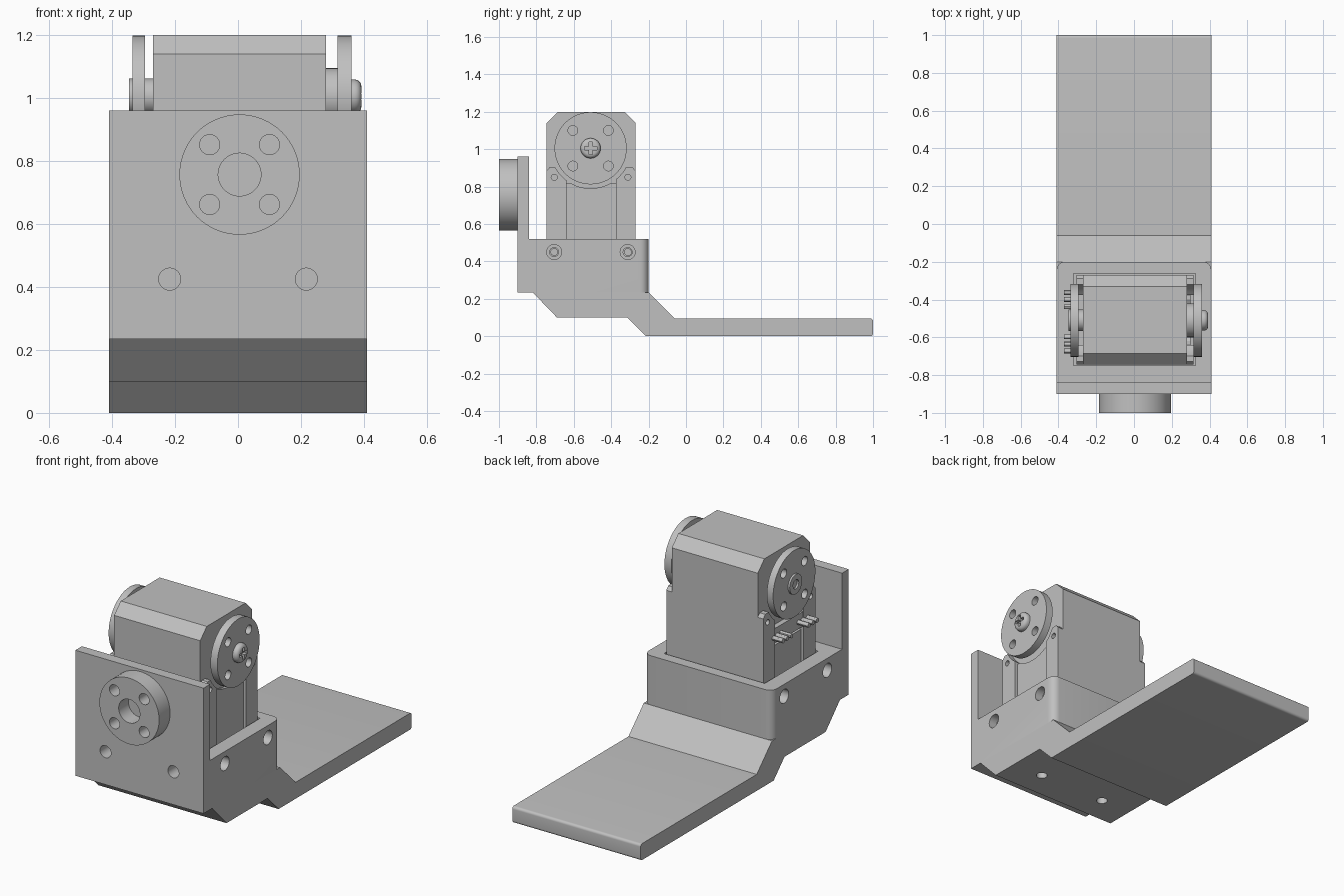
import bpy, bmesh, math
from mathutils import Matrix, Vector

if "Cube" in bpy.data.objects:
    bpy.data.objects.remove(bpy.data.objects["Cube"])

grey = bpy.data.materials.new("plain grey")
grey.use_nodes = True
COLOUR = (0.53, 0.53, 0.53, 1)
grey.diffuse_color = COLOUR
grey.node_tree.nodes["Principled BSDF"].inputs["Base Color"].default_value = COLOUR


def finish(name, bm):
    bmesh.ops.recalc_face_normals(bm, faces=bm.faces)
    mesh = bpy.data.meshes.new(name)
    bm.to_mesh(mesh)
    bm.free()
    mesh.materials.append(grey)
    ob = bpy.data.objects.new(name, mesh)
    bpy.context.collection.objects.link(ob)
    return ob


def prism(name, profile, x0, x1, round_edges=None, radius=0.0):
    """Extrude a (y, z) profile along x, rounding the edges picked by a rule."""
    bm = bmesh.new()
    face = bm.faces.new([bm.verts.new((x0, y, z)) for y, z in profile])
    out = bmesh.ops.extrude_face_region(bm, geom=[face])
    moved = [v for v in out["geom"] if isinstance(v, bmesh.types.BMVert)]
    bmesh.ops.translate(bm, verts=moved, vec=(x1 - x0, 0, 0))
    if round_edges:
        picked = [e for e in bm.edges if round_edges(*[v.co for v in e.verts])]
        bmesh.ops.bevel(bm, geom=picked, offset=radius, segments=6,
                        profile=0.5, affect='EDGES')
    return finish(name, bm)


def box(name, x, y, z):
    return prism(name, [(y[0], z[0]), (y[1], z[0]), (y[1], z[1]), (y[0], z[1])], *x)


def cyl(name, axis, centre, radius, start, end, sides=48, dome=0.0):
    """Cylinder along an axis; centre holds the other two coordinates."""
    bm = bmesh.new()
    bmesh.ops.create_cone(bm, cap_ends=True, segments=sides, radius1=radius,
                          radius2=radius, depth=abs(end - start))
    if dome:
        rim = [e for e in bm.edges if all(v.co.z > 0 for v in e.verts)]
        bmesh.ops.bevel(bm, geom=rim, offset=dome, segments=5, profile=0.5, affect='EDGES')
    at = list(centre)
    at.insert("XYZ".index(axis), (start + end) / 2)
    turn = {"X": Matrix.Rotation(math.pi / 2, 4, 'Y'),
            "Y": Matrix.Rotation(math.pi / 2, 4, 'X'), "Z": Matrix()}[axis]
    bm.transform(Matrix.Translation(Vector(at)) @ turn)
    return finish(name, bm)


def cut(target, *cutters):
    for c in cutters:
        mod = target.modifiers.new("cut", 'BOOLEAN')
        mod.operation, mod.solver, mod.object = 'DIFFERENCE', 'EXACT', c
        bpy.context.view_layer.objects.active = target
        bpy.ops.object.modifier_apply(modifier=mod.name)
        bpy.data.objects.remove(c)


W = 0.41                    # half width of the bracket
AY, AZ = -0.51, 1.005       # servo axis
SIDES = (-1, 1)

# Foot: flat sole rising through two slopes to the housing
foot = prism("foot", [(1, 0), (1, .095), (-.06, .095), (-.20, .235), (-.82, .235),
                      (-.69, .1), (-.315, .1), (-.215, 0)], -W, W,
             lambda a, b: a.y > .9 and b.y > .9 and abs(a.x - b.x) > .1, .015)
cut(foot, *[cyl("hole", "Z", (s * .215, -.53), .03, .05, .2, 24) for s in SIDES])

# Housing with tall front plate and rounded rear corners
housing = prism("housing", [(-.90, .235), (-.20, .235), (-.20, .52), (-.84, .52),
                            (-.84, .96), (-.90, .96)], -W, W,
                lambda a, b: a.y > -.3 and b.y > -.3 and abs(a.z - b.z) > .1, .045)
cut(housing, box("pocket", (-.32, .325), (-.75, -.262), (.25, .6)))
cut(housing, *[cyl("hole", "Y", (s * .217, .425), .035, -1, -.7, 24) for s in SIDES])
for s in SIDES:
    for y in (-.705, -.312):
        cut(housing, cyl("bore", "X", (y, .45), .04, s * .36, s * .5, 24),
            cyl("hole", "X", (y, .45), .024, s * .28, s * .5, 24))

# Front coupling disc
coupling = cyl("front_coupling", "Y", (.005, .757), .191, -1, -.90, 64)
cut(coupling, cyl("hole", "Y", (.005, .757), .068, -1.1, -.91),
    *[cyl("hole", "Y", (.005 + i * .095, .757 + k * .095), .032, -1.1, -.91, 24)
      for i in SIDES for k in SIDES])

# Servo body with chamfered top
body = prism("servo_body", [(-.745, .25), (-.27, .25), (-.27, 1.14), (-.33, 1.2),
                            (-.685, 1.2), (-.745, 1.14)], -.27, .28)

# Servo side cheeks: raised ears and a recessed middle, cut round for the horns
for s, side, x in ((-1, "right", -.27), (1, "left", .28)):
    for place, sign in (("front", -1), ("rear", 1)):
        mid = -.5075
        ear = prism(f"{side}_{place}_ear",
                    [(mid + sign * d, z) for d, z in
                     ((.132, .25), (.2375, .25), (.2375, .885), (.22, .905), (.132, .905))],
                    x - s * .01, x + s * .035)
        cut(ear, cyl("clear", "X", (AY, AZ), .215, x - s * .1, x + s * .1),
            cyl("hole", "X", (mid + sign * .197, .85), .016, x, x + s * .1, 16),
            cyl("hole", "X", (mid + sign * .197, .45), .018, x, x + s * .1, 16))
    top = .82 if s > 0 else .68
    cheek = box(f"{side}_cheek", (x - s * .01, x + s * .018), (-.64, -.375), (.25, top))
    cut(cheek, cyl("clear", "X", (AY, AZ), .215, x - s * .1, x + s * .1))

# Connector pins in two groups of three
box("pin_block", (-.30, -.26), (-.64, -.375), (.70, .785))
for i, group in enumerate((-.40, -.635)):
    for k in (-1, 0, 1):
        cyl(f"pin_{i * 3 + k + 2}", "X", (group + k * .038, .74), .013, -.37, -.28, 12)


def horn(name, x0, x1):
    disc = cyl(name, "X", (AY, AZ), .193, x0, x1, 64)
    cut(disc, *[cyl("hole", "X", (AY + i * .095, AZ + k * .095), .026, x0 - .1, x1 + .1, 24)
                for i in SIDES for k in SIDES])
    return disc


# Drive horn with collar and cross-head screw
cyl("left_collar", "X", (AY, AZ), .09, .27, .318)
horn("left_horn", .316, .36)
screw = cyl("horn_screw", "X", (AY, AZ), .054, .35, .392, 32, .022)
cut(screw, box("slot", (.372, .42), (AY - .034, AY + .034), (AZ - .009, AZ + .009)),
    box("slot", (.372, .42), (AY - .009, AY + .009), (AZ - .034, AZ + .034)))

# Idler horn with hub
horn("right_horn", -.335, -.295)
hub = cyl("right_hub", "X", (AY, AZ), .057, -.346, -.26)
cut(hub, cyl("hole", "X", (AY, AZ), .026, -.4, -.31, 24))

# Smooth the round parts, keep the edges crisp
for ob in bpy.context.view_layer.objects:
    ob.select_set(ob.type == 'MESH')
bpy.context.view_layer.objects.active = foot
bpy.ops.object.shade_smooth_by_angle(angle=math.radians(30))
